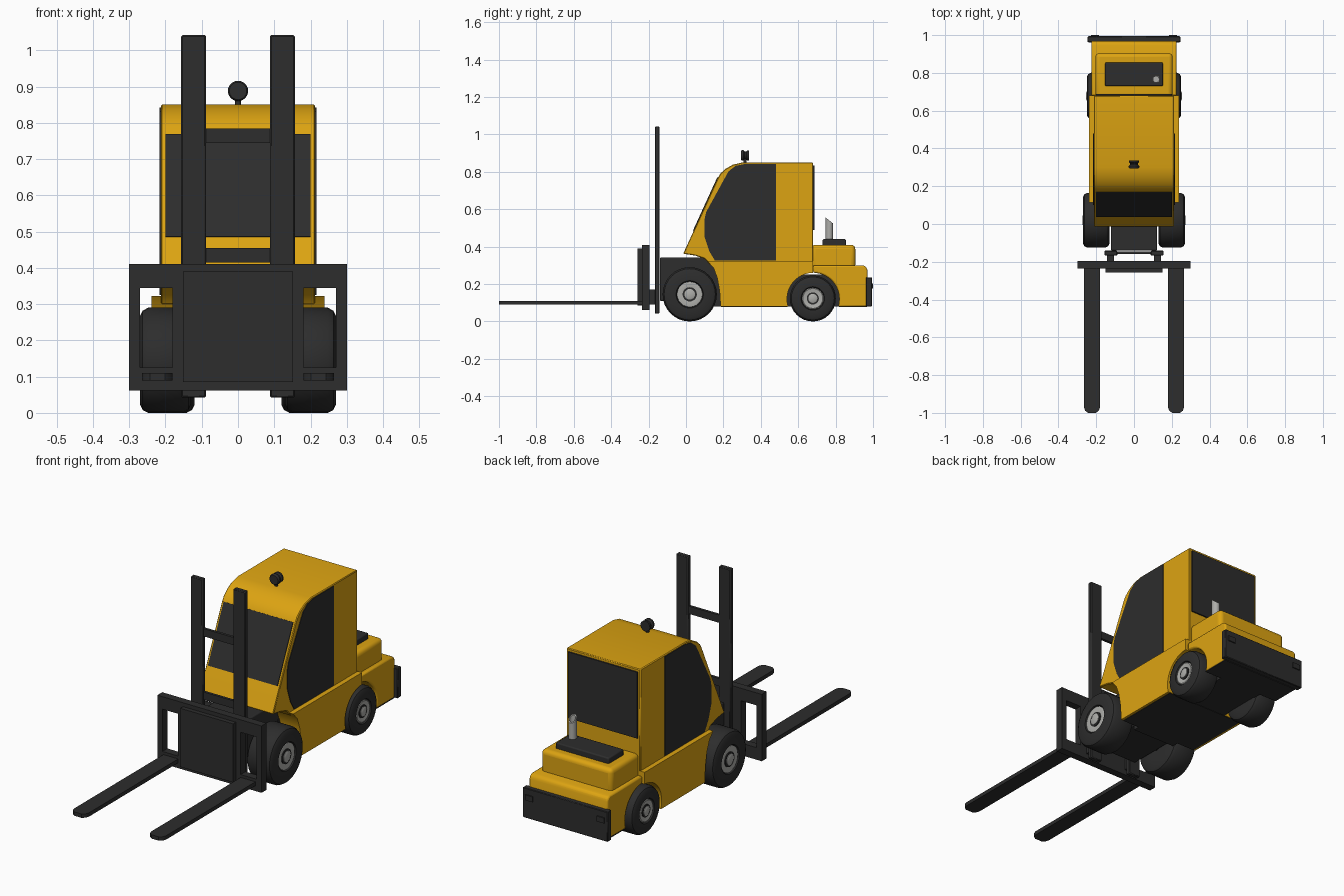
import bpy, bmesh, math
from mathutils import Vector

if "Cube" in bpy.data.objects:
    bpy.data.objects.remove(bpy.data.objects["Cube"])


def material(name, rgb):
    m = bpy.data.materials.new(name)
    m.diffuse_color = (*rgb, 1)
    m.use_nodes = True
    m.node_tree.nodes["Principled BSDF"].inputs["Base Color"].default_value = m.diffuse_color
    return m


YELLOW = material("yellow paint", (0.72, 0.37, 0.006))
DARK = material("dark grey", (0.026, 0.026, 0.026))
GREY = material("light grey metal", (0.42, 0.42, 0.40))


def finish(name, bm, mat, bevel=0, segs=3, smooth=True):
    bmesh.ops.recalc_face_normals(bm, faces=bm.faces[:])
    me = bpy.data.meshes.new(name)
    bm.to_mesh(me)
    bm.free()
    me.materials.append(mat)
    ob = bpy.data.objects.new(name, me)
    bpy.context.collection.objects.link(ob)
    if bevel:
        mod = ob.modifiers.new("bevel", 'BEVEL')
        mod.width, mod.segments = bevel, segs
        mod.limit_method, mod.angle_limit = 'ANGLE', math.radians(40)
    if smooth:
        bpy.ops.object.select_all(action='DESELECT')
        ob.select_set(True)
        bpy.context.view_layer.objects.active = ob
        bpy.ops.object.shade_smooth_by_angle(angle=math.radians(35))
    return ob


def prism(name, pts, x0, x1, mat, bevel=0, segs=3):
    """Extrude a (y, z) side profile from x0 to x1."""
    bm = bmesh.new()
    f = bm.faces.new([bm.verts.new((x0, y, z)) for y, z in pts])
    ext = bmesh.ops.extrude_face_region(bm, geom=[f])["geom"]
    bmesh.ops.translate(bm, vec=(x1 - x0, 0, 0),
                        verts=[v for v in ext if isinstance(v, bmesh.types.BMVert)])
    return finish(name, bm, mat, bevel, segs)


def box(name, x0, x1, y0, y1, z0, z1, mat, bevel=0, segs=2):
    return prism(name, [(y0, z0), (y1, z0), (y1, z1), (y0, z1)], x0, x1, mat, bevel, segs)


def lathe(name, prof, axis, origin, mat, n=32):
    """Spin (distance along axis, radius) points about an axis."""
    bm = bmesh.new()
    q = Vector((0, 0, 1)).rotation_difference(Vector(axis))
    rings = []
    for d, r in prof:
        rings.append([bm.verts.new(q @ Vector((r * math.cos(a), r * math.sin(a), d)) + Vector(origin))
                      for a in (2 * math.pi * i / n for i in range(n))])
    for a, b in zip(rings, rings[1:]):
        for i in range(n):
            j = (i + 1) % n
            bm.faces.new((a[i], a[j], b[j], b[i]))
    bm.faces.new(rings[0])
    bm.faces.new(rings[-1])
    return finish(name, bm, mat)


def arc(cy, cz, r, a0, a1, n):
    return [(cy + r * math.cos(math.radians(a0 + (a1 - a0) * i / n)),
             cz + r * math.sin(math.radians(a0 + (a1 - a0) * i / n))) for i in range(n + 1)]


# cab with sloped front and curved roof edge
prism("cab", [(-0.015, 0.362), (0.17, 0.767), (0.185, 0.792), (0.21, 0.815), (0.25, 0.838),
              (0.30, 0.85), (0.68, 0.85), (0.68, 0.30), (0.13, 0.30), (0.10, 0.335),
              (0.05, 0.352)], -0.213, 0.213, YELLOW, 0.004, 1)

# lower body with half wheel arches
prism("lower_body", [(0.115, 0.322), (0.68, 0.322)] + arc(0.68, 0.12, 0.14, 90, 197, 12)
      + [(0.185, 0.08), (0.18, 0.16), (0.168, 0.23), (0.148, 0.285)], -0.238, 0.238, YELLOW)
prism("rear_body", [(0.68, 0.30), (0.945, 0.30), (0.962, 0.293), (0.97, 0.275), (0.97, 0.08)]
      + arc(0.68, 0.12, 0.14, -17, 90, 12), -0.226, 0.226, YELLOW, 0.008, 2)
box("engine_hood", -0.205, 0.205, 0.67, 0.905, 0.28, 0.41, YELLOW, 0.022, 4)
box("hood_vent", -0.153, 0.153, 0.73, 0.855, 0.40, 0.44, DARK, 0.006)

# dark underside and front chassis
box("underside_pan", -0.125, 0.125, 0.15, 0.965, 0.079, 0.25, DARK)
for i, (y0, y1) in enumerate([(0.187, 0.543), (0.817, 0.968)]):
    box(f"underside_plate_{i}", -0.225, 0.225, y0, y1, 0.077, 0.081, DARK)
box("front_chassis", -0.123, 0.123, -0.14, 0.20, 0.11, 0.342, DARK, 0.006)

# windows: thin plates on the cab faces
side = [(0.155, 0.325), (0.48, 0.325), (0.48, 0.843), (0.32, 0.843), (0.265, 0.832),
        (0.228, 0.803), (0.205, 0.762), (0.108, 0.585), (0.10, 0.55), (0.10, 0.45), (0.125, 0.375)]
for s, tag in ((1, "right"), (-1, "left")):
    prism(f"side_window_{tag}", side, s * 0.211, s * 0.216, DARK)


def slope(z, off):
    y = -0.015 + (z - 0.362) * 0.185 / 0.405
    return (y - off * 0.91, z + off * 0.415)


prism("windshield", [slope(0.485, -0.002), slope(0.768, -0.002), slope(0.768, 0.004),
                     slope(0.485, 0.004)], -0.2, 0.2, DARK)
box("rear_window", -0.2, 0.2, 0.678, 0.687, 0.49, 0.835, DARK)

# rear bumper plate with tail lamps
box("rear_bumper", -0.245, 0.245, 0.962, 0.994, 0.08, 0.236, DARK, 0.003, 1)
for s, tag in ((1, "right"), (-1, "left")):
    box(f"tail_lamp_{tag}", s * 0.185, s * 0.228, 0.99, 1.0, 0.175, 0.203, DARK)

# roof lamp
lathe("roof_lamp", [(0, 0.024), (0.006, 0.028), (0.014, 0.028), (0.02, 0.02), (0.027, 0.02),
                    (0.033, 0.027), (0.042, 0.027)], (0, 1, 0), (0, 0.294, 0.888), DARK, 24)
lathe("roof_lamp_post", [(0, 0.008), (0.03, 0.008)], (0, 0, 1), (0, 0.315, 0.845), DARK, 12)

# exhaust pipe: hollow tube with a slanted mouth
pipe = lathe("exhaust_pipe", [(0, 0.02), (0.11, 0.02), (0.11, 0.015), (0.04, 0.015)],
             (0, 0, 1), (0.117, 0.766, 0.43), GREY, 20)
for v in pipe.data.vertices:
    if v.co.z > 0.5:
        v.co.z -= (v.co.y - 0.766) * 0.8

# wheels
for name, y, r, x0, x1 in (("front", 0.02, 0.145, 0.13, 0.27), ("rear", 0.678, 0.123, 0.12, 0.25)):
    w = x1 - x0
    h = r * 0.47
    for s, tag in ((1, "right"), (-1, "left")):
        o = (s * x0, y, r)
        ax = (s, 0, 0)
        lathe(f"{name}_tyre_{tag}", [(0, r * 0.5), (0, r - 0.022), (0.007, r - 0.008), (0.022, r),
                                     (w - 0.022, r), (w - 0.007, r - 0.008), (w, r - 0.022),
                                     (w, h + 0.005), (w - 0.015, h)], ax, o, DARK)
        lathe(f"{name}_hub_{tag}", [(w - 0.03, h), (w - 0.005, h), (w - 0.003, h * 0.92),
                                    (w - 0.008, h * 0.55)], ax, o, GREY, 24)
        lathe(f"{name}_hub_ring_{tag}", [(w - 0.02, h * 0.56), (w - 0.003, h * 0.56),
                                         (w - 0.003, h * 0.4)], ax, o, DARK, 24)
        lathe(f"{name}_hub_cap_{tag}", [(w - 0.02, h * 0.42), (w, h * 0.42), (w + 0.003, h * 0.33)],
              ax, o, GREY, 24)
    lathe(f"{name}_axle", [(-0.15, 0.03), (0.15, 0.03)], (1, 0, 0), (0, y, r), DARK, 16)

# mast
for s, tag in ((1, "right"), (-1, "left")):
    box(f"mast_rail_{tag}", s * 0.088, s * 0.157, -0.167, -0.141, 0.042, 1.042, DARK, 0.004, 1)
    box(f"mast_bracket_{tag}", s * 0.105, s * 0.142, -0.2, -0.16, 0.09, 0.17, DARK)
for i, z in enumerate((0.415, 0.745)):
    box(f"mast_crossbar_{i}", -0.095, 0.095, -0.16, -0.146, z, z + 0.04, DARK)

# fork carriage frame
box("carriage_top_bar", -0.3, 0.3, -0.235, -0.195, 0.345, 0.41, DARK)
box("carriage_bottom_bar", -0.3, 0.3, -0.235, -0.195, 0.062, 0.125, DARK)
box("carriage_centre", -0.18, 0.18, -0.235, -0.195, 0.12, 0.35, DARK)
box("carriage_panel", -0.152, 0.152, -0.258, -0.23, 0.085, 0.39, DARK)
for s, tag in ((1, "right"), (-1, "left")):
    box(f"carriage_post_{tag}", s * 0.27, s * 0.3, -0.235, -0.195, 0.12, 0.35, DARK)
    # fork blade with rounded tip
    tip = [(0.18, -0.2), (0.18, -0.97), (0.186, -0.988), (0.202, -1.0),
           (0.243, -1.0), (0.259, -0.988), (0.265, -0.97), (0.265, -0.2)]
    bm = bmesh.new()
    f = bm.faces.new([bm.verts.new((s * x, y, 0.09)) for x, y in tip])
    ext = bmesh.ops.extrude_face_region(bm, geom=[f])["geom"]
    bmesh.ops.translate(bm, vec=(0, 0, 0.02),
                        verts=[v for v in ext if isinstance(v, bmesh.types.BMVert)])
    finish(f"fork_{tag}", bm, DARK)
